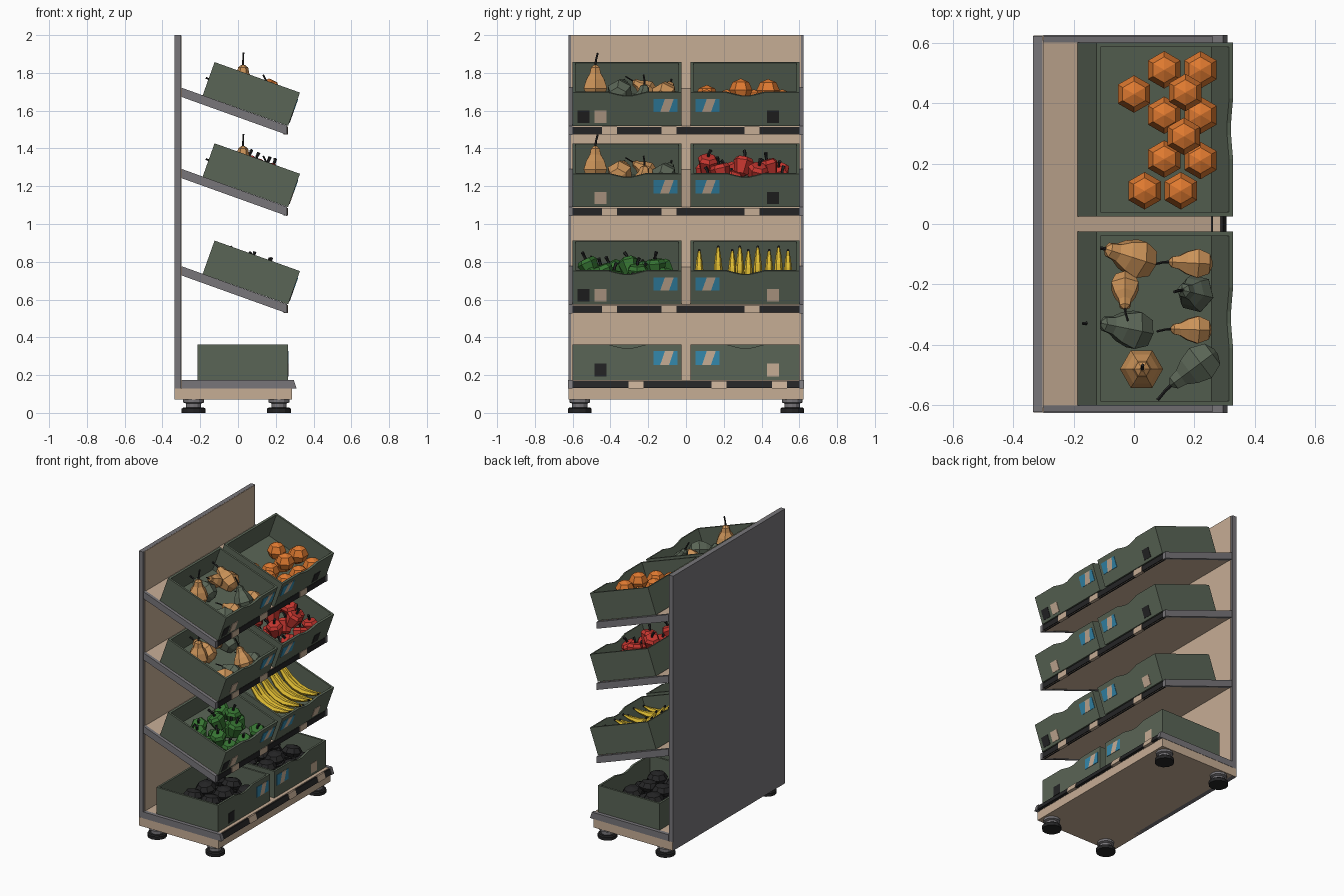
import bpy, bmesh, math, random
from mathutils import Matrix, Vector

if "Cube" in bpy.data.objects:
    bpy.data.objects.remove(bpy.data.objects["Cube"])

random.seed(4)


def colour(name, r, g, b):
    lin = [((c / 255 + 0.055) / 1.055) ** 2.4 for c in (r, g, b)]
    m = bpy.data.materials.new(name)
    m.diffuse_color = (*lin, 1)
    m.use_nodes = True
    m.node_tree.nodes["Principled BSDF"].inputs["Base Color"].default_value = m.diffuse_color
    return m


GREEN = colour("crate_green", 90, 101, 86)
GREY = colour("frame_grey", 120, 118, 122)
TAN = colour("board_tan", 198, 173, 149)
BLACK = colour("black", 36, 36, 37)
ORANGE = colour("orange", 222, 121, 48)
RED = colour("red", 200, 55, 48)
LEAF = colour("pepper_green", 54, 116, 50)
YELLOW = colour("yellow", 228, 192, 52)
BLUE = colour("label_blue", 52, 136, 172)
GOURD = colour("gourd_tan", 202, 146, 88)

ID = Matrix.Identity(4)


def build(name, verts, faces, mat, M):
    bm = bmesh.new()
    vs = [bm.verts.new(M @ Vector(v)) for v in verts]
    for f in faces:
        bm.faces.new([vs[i] for i in f])
    bmesh.ops.recalc_face_normals(bm, faces=bm.faces)
    me = bpy.data.meshes.new(name)
    bm.to_mesh(me)
    bm.free()
    me.materials.append(mat)
    ob = bpy.data.objects.new(name, me)
    bpy.context.collection.objects.link(ob)
    return ob


def prism(name, pts, a, b, mat, axis="y", M=ID):
    """Extrude an xz outline along y, or a yz outline along x."""
    n = len(pts)
    at = (lambda p, d: (p[0], d, p[1])) if axis == "y" else (lambda p, d: (d, p[0], p[1]))
    verts = [at(p, a) for p in pts] + [at(p, b) for p in pts]
    faces = [range(n), range(n, 2 * n)]
    faces += [(i, (i + 1) % n, n + (i + 1) % n, n + i) for i in range(n)]
    return build(name, verts, faces, mat, M)


def box(name, x, y, z, mat, M=ID):
    return prism(name, [(x[0], z[0]), (x[1], z[0]), (x[1], z[1]), (x[0], z[1])], y[0], y[1], mat, "y", M)


def tube(name, path, radii, n, mat, M):
    """Sweep n-sided rings along a path in the xz plane."""
    pts = [Vector((p[0], 0, p[1])) for p in path]
    Y, verts, k = Vector((0, 1, 0)), [], len(path)
    for i, p in enumerate(pts):
        t = (pts[min(i + 1, k - 1)] - pts[max(i - 1, 0)]).normalized()
        side = Y.cross(t)
        for j in range(n):
            a = math.tau * j / n
            verts.append(p + (Y * math.cos(a) + side * math.sin(a)) * radii[i])
    faces = [(i * n + j, i * n + (j + 1) % n, (i + 1) * n + (j + 1) % n, (i + 1) * n + j)
             for i in range(k - 1) for j in range(n)]
    faces += [range(n), range((k - 1) * n, k * n)]
    return build(name, verts, faces, mat, M)


def lathe(name, prof, n, mat, M):
    return tube(name, [(0, z) for r, z in prof], [r for r, z in prof], n, mat, M)


# Back panel, plinth and base tray
box("back_panel", (-0.335, -0.303), (-0.622, 0.622), (0.07, 2.0), GREY)
box("back_board", (-0.304, -0.299), (-0.608, 0.608), (0.13, 1.999), TAN)
box("plinth", (-0.333, 0.285), (-0.623, 0.623), (0.07, 0.13), TAN)
box("base_board", (-0.3, 0.286), (-0.6, 0.6), (0.13, 0.173), TAN)
for s in (-1, 1):
    prism("base_rail", [(-0.3, 0.13), (0.31, 0.13), (0.295, 0.175), (-0.3, 0.175)], s * 0.6, s * 0.625, GREY)
    for x in (-0.235, 0.217):
        M = Matrix.Translation((x, s * 0.5625, 0))
        lathe("foot_pad", [(0.063, 0), (0.063, 0.022), (0.055, 0.028)], 12, BLACK, M)
        lathe("foot_stem", [(0.04, 0.028), (0.04, 0.05), (0.055, 0.055), (0.055, 0.07)], 12, GREY, M)


def price_strip(x0, x1, z0, z1, tags):
    def section(d):
        return [(0.24, z0 - d), (x0 + d, z0 - d), (x1 + d, z1 + d), (0.24, z1 + d)]
    prism("price_strip", section(0), -0.6, 0.6, BLACK)
    for y in tags:
        prism("price_tag", section(0.002), y, y + 0.08, TAN)


price_strip(0.306, 0.294, 0.132, 0.168, (-0.305, 0.135, 0.455))


# Sloping shelves
def shelf(dz):
    for s in (-1, 1):
        prism("shelf_rail", [(-0.3, 1.673 + dz), (0.26, 1.472 + dz), (0.26, 1.52 + dz), (-0.3, 1.722 + dz)],
              s * 0.6, s * 0.622, GREY)
    prism("shelf_board", [(-0.3, 1.675 + dz), (0.255, 1.475 + dz), (0.255, 1.519 + dz), (-0.3, 1.718 + dz)],
          -0.6, 0.6, TAN)
    price_strip(0.262, 0.262, 1.476 + dz, 1.514 + dz, (-0.445, -0.13, 0.31))


# Crates with a wavy front edge, a striped label and small squares
L, W, H, T = 0.48, 0.575, 0.187, 0.014


def crate(M, label_y, squares):
    box("crate_floor", (0, L), (0, W), (0, T), GREEN, M)
    box("crate_back", (0, T), (0, W), (T, H), GREEN, M)
    for y in (0, W - T):
        box("crate_side", (T, L - T), (y, y + T), (T, H), GREEN, M)
    wave = [(0.19, 0), (0.235, 0.012), (0.27, 0.02), (0.31, 0.02), (0.345, 0.012), (0.39, 0)]
    prism("crate_front", [(0, T), (0, H)] + [(y, H - d) for y, d in wave] + [(W, H), (W, T)],
          L - T, L, GREEN, "x", M)
    z0, z1, y = 0.078, 0.152, label_y

    def plate(name, pts, mat):
        prism(name, pts, L, L + 0.003, mat, "x", M)
    plate("label_left", [(y, z0), (y + 0.035, z0), (y + 0.06, z1), (y, z1)], BLUE)
    plate("label_stripe", [(y + 0.035, z0), (y + 0.082, z0), (y + 0.107, z1), (y + 0.06, z1)], TAN)
    plate("label_right", [(y + 0.082, z0), (y + 0.128, z0), (y + 0.128, z1), (y + 0.107, z1)], BLUE)
    for sy, mat in squares:
        plate("square_label", [(sy, 0.018), (sy + 0.063, 0.018), (sy + 0.063, 0.086), (sy, 0.086)], mat)


YL, YR = -0.6, 0.025
tilt = Matrix.Rotation(math.radians(19.65), 4, "Y")
rows = [(0, [(0.025, BLACK), (0.115, TAN)], BLACK),
        (-0.43, [(0.115, TAN)], BLACK),
        (-0.945, [(0.025, BLACK), (0.115, TAN)], TAN)]
for dz, left, right in rows:
    shelf(dz)
    crate(Matrix.Translation((-0.187, YL, 1.681 + dz)) @ tilt, 0.428, left)
    crate(Matrix.Translation((-0.187, YR, 1.681 + dz)) @ tilt, 0.025, [(0.405, right)])
crate(Matrix.Translation((-0.215, YL, 0.175)), 0.428, [(0.115, BLACK)])
crate(Matrix.Translation((-0.215, YR, 0.175)), 0.025, [(0.405, TAN)])


def floor_z(x, dz):
    return 1.695 + dz - (x + 0.187) * 0.357


# Oranges
ball = [(0.002, -0.06), (0.043, -0.042), (0.062, 0), (0.043, 0.042), (0.002, 0.06)]
for x, y, h in [(0.1, 0.51, 0.06), (0.22, 0.51, 0.06), (0, 0.43, 0.06), (0.17, 0.435, 0.14), (0.1, 0.36, 0.06),
                (0.22, 0.36, 0.06), (0.165, 0.29, 0.14), (0.1, 0.215, 0.06), (0.22, 0.21, 0.06),
                (0.035, 0.11, 0.06), (0.155, 0.11, 0.08)]:
    lathe("orange", ball, 6, ORANGE, Matrix.Translation((x, y, floor_z(x, 0) + h)))

# Gourds: position, height above floor, neck direction, size, colours on the top and second row
gourds = [(0.01, -0.115, 0.06, (-0.19, 0.06, 0.1), 1.1, GOURD, GREEN),
          (0.21, -0.13, 0.07, (-1, 0.05, 0.1), 0.85, GOURD, GREEN),
          (-0.03, -0.205, 0.07, (0, -0.8, 0.5), 0.8, GOURD, GOURD),
          (0.205, -0.23, 0.08, (-0.4, 0.1, 0.9), 1.0, GREEN, GOURD),
          (0.0, -0.35, 0.07, (-1, 0.2, 0.45), 1.1, GREEN, GOURD),
          (0.21, -0.35, 0.07, (-1, 0.03, 0.15), 0.8, GOURD, GREEN),
          (0.025, -0.48, 0.1, (0.02, 0, 1), 1.1, GOURD, GOURD),
          (0.22, -0.46, 0.07, (-0.8, -0.6, 0), 1.1, GREEN, GOURD)]
pear = [(0.012, -0.058), (0.045, -0.045), (0.065, 0), (0.05, 0.042), (0.03, 0.072), (0.024, 0.1), (0.008, 0.112)]
for row, dz in enumerate((0, -0.43)):
    for x, y, h, d, s, *mats in gourds:
        M = (Matrix.Translation((x, y, floor_z(x, dz) + h))
             @ Vector(d).to_track_quat("Z", "Y").to_matrix().to_4x4() @ Matrix.Scale(s, 4))
        lathe("gourd", pear, 6, mats[row], M)
        tube("gourd_stem", [(0, 0.108), (0.003, 0.135), (0.012, 0.17)], [0.006, 0.005, 0.005], 5, BLACK, M)

# Peppers: a lower layer and a few on top
pepper = [(0.015, -0.055), (0.036, -0.045), (0.046, -0.01), (0.056, 0.025), (0.042, 0.045), (0.012, 0.04)]
pepper[-1] = (0.012, 0.047)
for name, mat, yc, dz, top in (("red_pepper", RED, 0.31, -0.43, 0.13), ("green_pepper", LEAF, -0.31, -0.945, 0.11)):
    spots = [(x, yc + y, 0.06) for x in (-0.02, 0.1, 0.22) for y in (-0.2, -0.07, 0.07, 0.2)]
    spots += [(x, yc + y, top) for x, y in ((0.05, -0.2), (0.16, -0.12), (0.06, 0), (0.17, 0.06), (0.08, 0.14))]
    for x, y, h in spots:
        x += random.uniform(-0.015, 0.015)
        M = (Matrix.Translation((x, y + random.uniform(-0.015, 0.015), floor_z(x, dz) + h))
             @ Matrix.Rotation(random.uniform(0, 6.28), 4, "Z")
             @ Matrix.Rotation(random.uniform(0.1, 0.8), 4, "X"))
        lathe(name, pepper, 6, mat, M)
        tube("pepper_stem", [(0, 0.042), (0.002, 0.065), (0.012, 0.085)], [0.008, 0.008, 0.01], 5, BLACK, M)

# Bananas lying down the slope, ends curving up
for i, y in enumerate((0.07, 0.17, 0.245, 0.285, 0.33, 0.38, 0.44, 0.49, 0.54)):
    base = 0.075 + 0.02 * (i % 2)
    path = [(0.1 + 0.34 * t, base + 0.28 * (t - 0.55) ** 2) for t in (0, 0.1, 0.3, 0.5, 0.7, 0.9, 1)]
    M = Matrix.Translation((-0.187, y, 0.736)) @ tilt
    tube("banana", path, [0.008, 0.015, 0.022, 0.024, 0.022, 0.014, 0.007], 6, YELLOW, M)
    for a, b in ((path[0], path[1]), (path[-1], path[-2])):
        end = (a[0] + (a[0] - b[0]) * 0.3, a[1] + (a[1] - b[1]) * 0.3)
        tube("banana_tip", [a, end], [0.008, 0.006], 6, BLACK, M)

# Dark round produce in the bottom crates
for yc in (-0.3125, 0.3125):
    spots = [(x, y, 0.235) for x in (-0.11, 0.02, 0.15) for y in (-0.2, -0.07, 0.07, 0.2)]
    spots += [(x, y, 0.3) for x in (-0.05, 0.09) for y in (-0.14, 0, 0.14)]
    for x, y, z in spots:
        M = (Matrix.Translation((x + random.uniform(-0.02, 0.02), yc + y, z))
             @ Matrix.Rotation(random.uniform(-0.2, 0.2), 4, "X") @ Matrix.Diagonal((1.1, 1.1, 0.7, 1)))
        lathe("dark_fruit", ball, 8, BLACK, M)
